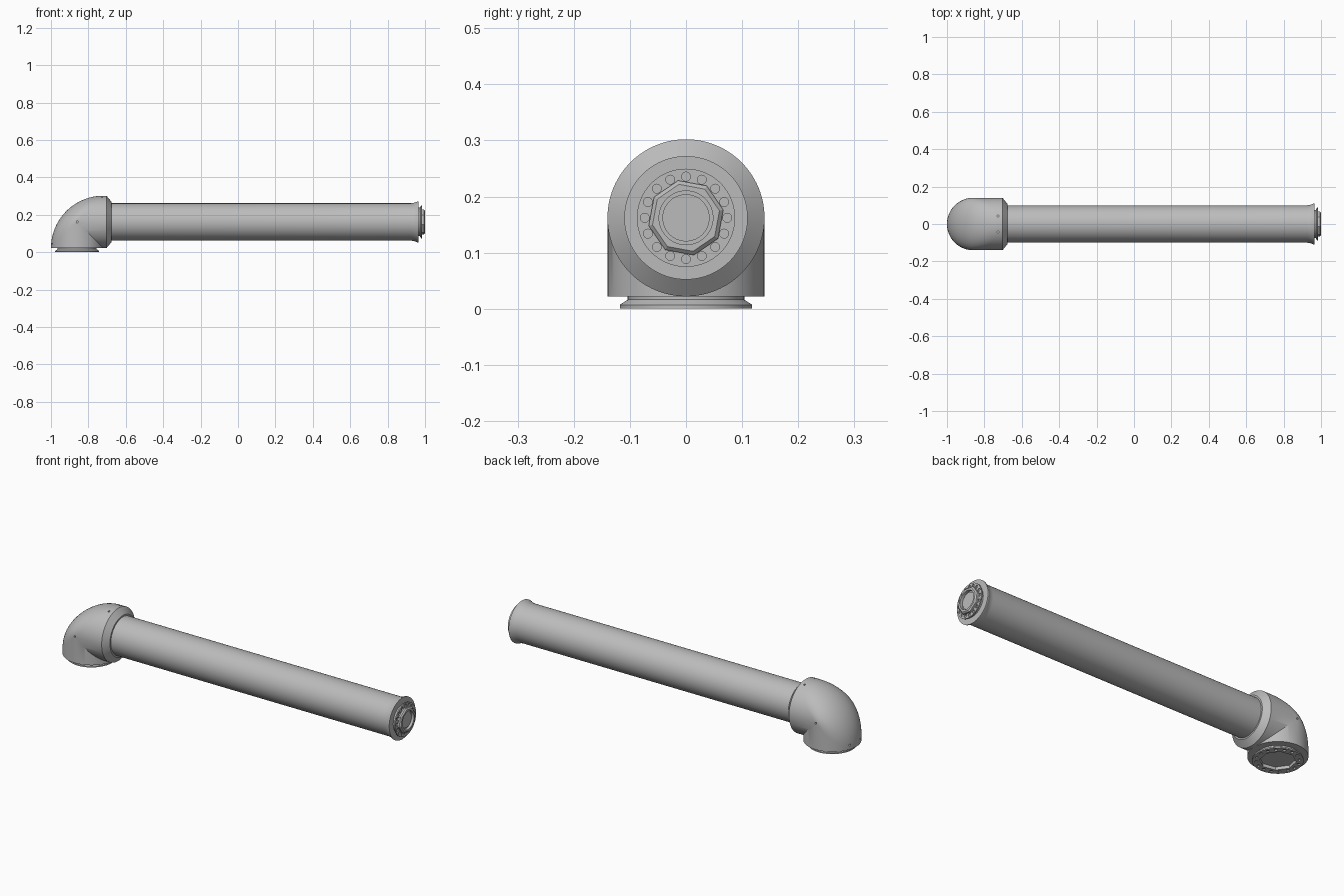
import bpy, bmesh
from math import sin, cos, pi, radians
from mathutils import Matrix, Vector

if "Cube" in bpy.data.objects:
    bpy.data.objects.remove(bpy.data.objects["Cube"])

grey = bpy.data.materials.new("satin grey")
grey.use_nodes = True
COLOUR = (0.5, 0.5, 0.5, 1)
grey.diffuse_color = COLOUR
grey.node_tree.nodes["Principled BSDF"].inputs["Base Color"].default_value = COLOUR

R, X0, ZC, Z0 = 0.14, -0.86, 0.162, 0.022   # elbow radius, foot axis, arm axis, elbow base
ALONG_X = Matrix.Translation((0, 0, ZC)) @ Matrix.Rotation(pi / 2, 4, 'Y')
FOOT = Matrix.Translation((X0, 0, 0))


def finish(name, bm):
    bmesh.ops.recalc_face_normals(bm, faces=bm.faces)
    mesh = bpy.data.meshes.new(name)
    bm.to_mesh(mesh)
    bm.free()
    obj = bpy.data.objects.new(name, mesh)
    bpy.context.collection.objects.link(obj)
    mesh.materials.append(grey)
    return obj


def skin(bm, rings):
    """Closed solid through equal rings of points."""
    rows = [[bm.verts.new(p) for p in ring] for ring in rings]
    n = len(rows[0])
    for a, b in zip(rows, rows[1:]):
        for i in range(n):
            j = (i + 1) % n
            bm.faces.new((a[i], a[j], b[j], b[i]))
    bm.faces.new(rows[0][::-1])
    bm.faces.new(rows[-1])


def turned(bm, profile, matrix, sides=96, twist=0):
    """Profile of (radius, height) pairs turned round the local z axis."""
    angles = [twist + 2 * pi * i / sides for i in range(sides)]
    skin(bm, [[matrix @ Vector((r * cos(a), r * sin(a), h)) for a in angles]
              for r, h in profile])


def make_turned(name, profile, matrix, sides=96, twist=0):
    bm = bmesh.new()
    turned(bm, profile, matrix, sides, twist)
    return finish(name, bm)


def cut(obj, fill):
    bm = bmesh.new()
    fill(bm)
    cutter = finish("cutter", bm)
    cutter.hide_render = True
    mod = obj.modifiers.new("cut", 'BOOLEAN')
    mod.operation = 'DIFFERENCE'
    mod.solver = 'EXACT'
    mod.object = cutter
    bpy.context.view_layer.objects.active = obj
    bpy.ops.object.modifier_apply(modifier=mod.name)
    bpy.data.objects.remove(cutter)


def bolt_circle(bm, matrix, radius, hole, low, high, count=16):
    for i in range(count):
        a = 2 * pi * i / count
        spot = matrix @ Matrix.Translation((radius * cos(a), radius * sin(a), 0))
        turned(bm, [(hole, low), (hole, high)], spot, 16)


# Elbow: mitred on the inside, rounded on the outside
def elbow_rings(sides=96, steps=24):
    angles = [2 * pi * i / sides for i in range(sides)]
    rings = [[(X0 - R * cos(a), R * sin(a), Z0) for a in angles]]
    for k in range(steps + 1):
        t = pi / 2 * k / steps
        ring = []
        for a in angles:
            s = R * cos(a)
            bend = max(0, 2 * s)
            ring.append((X0 - s + bend * (1 - cos(t)), R * sin(a),
                         ZC + s - bend * (1 - sin(t))))
        rings.append(ring)
    for x, r in ((-0.703, R), (-0.677, 0.108)):
        rings.append([(x, r * sin(a), ZC + r * cos(a)) for a in angles])
    return rings


bm = bmesh.new()
skin(bm, elbow_rings())
bmesh.ops.remove_doubles(bm, verts=bm.verts, dist=0.0001)
bmesh.ops.dissolve_degenerate(bm, edges=bm.edges, dist=0.0001)
elbow = finish("elbow_housing", bm)


# Small screw holes on the cheeks, top and back of the elbow
def screw_holes(bm):
    for side in (-1, 1):
        cheek = Matrix.Translation((X0, side * R, ZC)) @ Matrix.Rotation(pi / 2, 4, 'X')
        top = Matrix.Translation((-0.727, side * 0.043, 0.295))
        back = Matrix.Translation((-0.993, side * 0.043, 0.045)) @ Matrix.Rotation(pi / 2, 4, 'Y')
        for spot in (cheek, top, back):
            turned(bm, [(0.005, -0.012), (0.005, 0.012)], spot, 16)


cut(elbow, screw_holes)

# Long tube with a flared lip
tube = make_turned("arm_tube", [(0.1, -0.69), (0.1, 0.925), (0.102, 0.94),
                                (0.106, 0.952), (0.11, 0.96), (0.11, 0.965)], ALONG_X)

# Coupling flange on the tube end
end_flange = make_turned("end_flange", [(0.076, 0.955), (0.076, 0.972), (0.0875, 0.979),
                                        (0.0875, 0.985)], ALONG_X)
cut(end_flange, lambda bm: bolt_circle(bm, ALONG_X, 0.0735, 0.008, 0.98, 0.99))

# Eight-sided coupling boss with a round recess
boss = make_turned("end_boss", [(0.068, 0.98), (0.068, 0.994), (0.061, 1.0)],
                   ALONG_X, 8, radians(12))
cut(boss, lambda bm: turned(bm, [(0.048, 0.986), (0.048, 1.01)], ALONG_X, 64))
make_turned("end_core", [(0.042, 0.98), (0.042, 0.99)], ALONG_X, 64)

# Foot flange with an eight-sided socket and bolt holes
foot = make_turned("foot_flange", [(0.118, 0), (0.118, 0.007), (0.104, 0.016),
                                   (0.104, 0.026)], FOOT)


def foot_holes(bm):
    bolt_circle(bm, FOOT, 0.1, 0.008, -0.01, 0.006)
    turned(bm, [(0.085, -0.01), (0.085, 0.016)], FOOT, 8, radians(12))


cut(foot, foot_holes)

for obj in bpy.context.collection.objects:
    if obj.type == 'MESH':
        bpy.ops.object.select_all(action='DESELECT')
        obj.select_set(True)
        bpy.context.view_layer.objects.active = obj
        bpy.ops.object.shade_smooth_by_angle(angle=radians(25))
